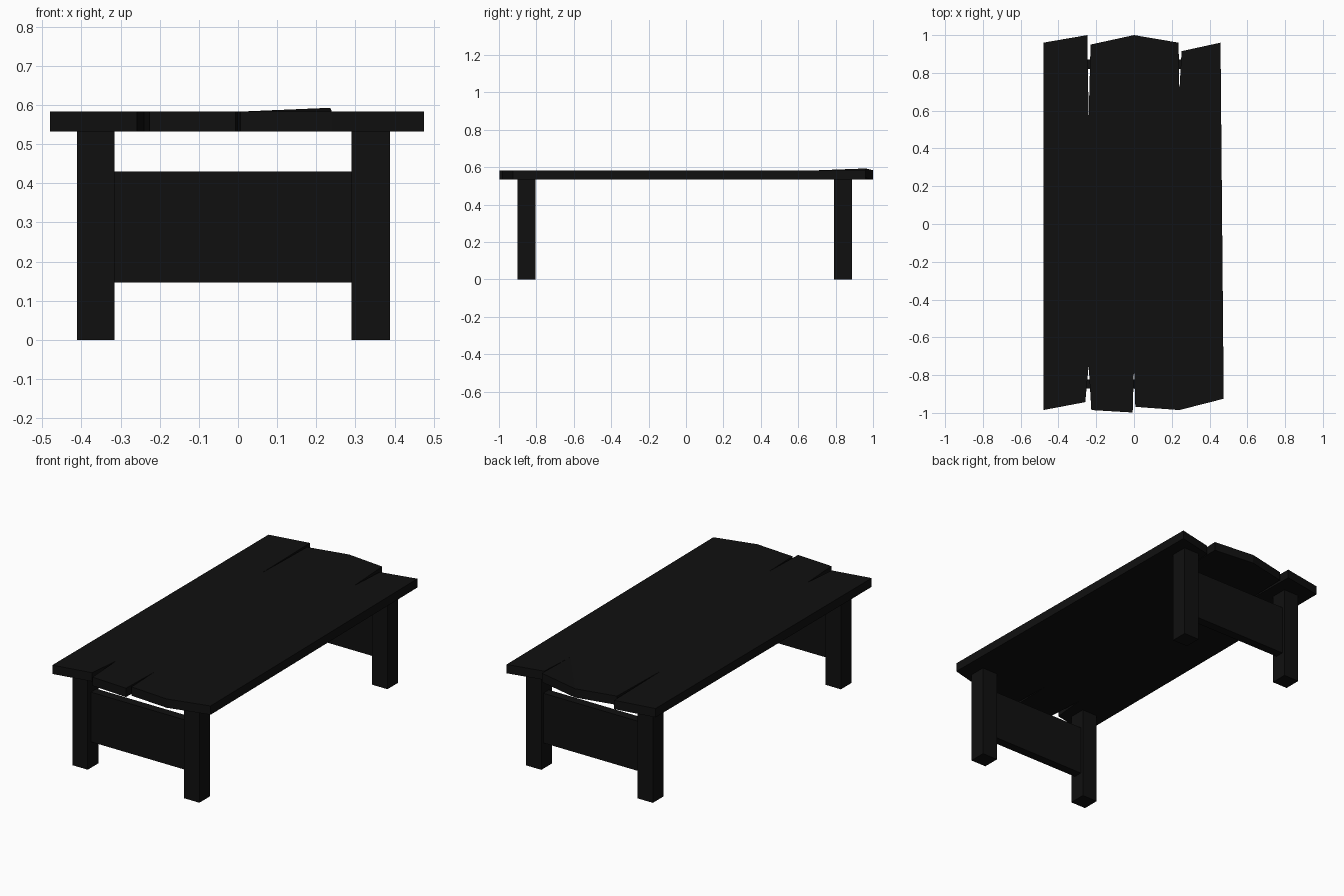
import bpy, bmesh

if "Cube" in bpy.data.objects:
    bpy.data.objects.remove(bpy.data.objects["Cube"])

mat = bpy.data.materials.new("dark_wood")
mat.diffuse_color = (0.005, 0.005, 0.005, 1)
mat.use_nodes = True
mat.node_tree.nodes["Principled BSDF"].inputs["Base Color"].default_value = mat.diffuse_color

Z_LOW, Z_TOP = 0.533, 0.583


def finish(bm, name):
    bmesh.ops.recalc_face_normals(bm, faces=bm.faces)
    mesh = bpy.data.meshes.new(name)
    bm.to_mesh(mesh)
    bm.free()
    mesh.materials.append(mat)
    bpy.context.collection.objects.link(bpy.data.objects.new(name, mesh))


def box(name, x, y, z):
    bm = bmesh.new()
    bmesh.ops.create_cube(bm, size=1)
    for v in bm.verts:
        v.co = [r[0] + (c + 0.5) * (r[1] - r[0]) for c, r in zip(v.co, (x, y, z))]
    finish(bm, name)


# Tabletop: four worn planks joined in the middle, split apart at the ends
split_a, split_b = (-0.24, -0.75), (-0.24, 0.56)
split_c, split_d = (0, -0.75), (0.24, 0.70)
peak, joint, warped = (0, 1.0), (0.24, -0.985), (0.236, 0.96)
planks = [
    [(-0.48, -0.985), (-0.258, -0.943), split_a, split_b, (-0.247, 1.0), (-0.48, 0.96)],
    [(-0.226, -0.985), (-0.007, -0.998), split_c, peak, (-0.23, 0.95), split_b, split_a],
    [(0.007, -0.968), joint, split_d, peak, split_c],
    [split_d, warped, peak],
    [joint, (0.475, -0.925), (0.458, 0.96), (0.252, 0.915), split_d],
]
bm = bmesh.new()
verts = {}
for plank in planks:
    for p in plank:
        if p not in verts:
            lift = 0.01 if p == warped else 0  # one corner curls upward
            verts[p] = bm.verts.new((*p, Z_LOW + lift))
    bm.faces.new([verts[p] for p in plank])
top = bmesh.ops.extrude_face_region(bm, geom=bm.faces[:], use_keep_orig=True)
bmesh.ops.translate(bm, vec=(0, 0, Z_TOP - Z_LOW),
                    verts=[g for g in top["geom"] if isinstance(g, bmesh.types.BMVert)])
finish(bm, "tabletop")

# Legs and the end board between each pair
sides = {"left": (-0.412, -0.315), "right": (0.29, 0.388)}
ends = {"front": (-0.902, -0.805), "back": (0.79, 0.887)}
for end, y in ends.items():
    for side, x in sides.items():
        box(f"{end}_{side}_leg", x, y, (0, Z_LOW))
    mid = -0.847 if end == "front" else 0.845
    box(f"{end}_end_board", (-0.315, 0.29), (mid - 0.025, mid + 0.025), (0.147, 0.43))
